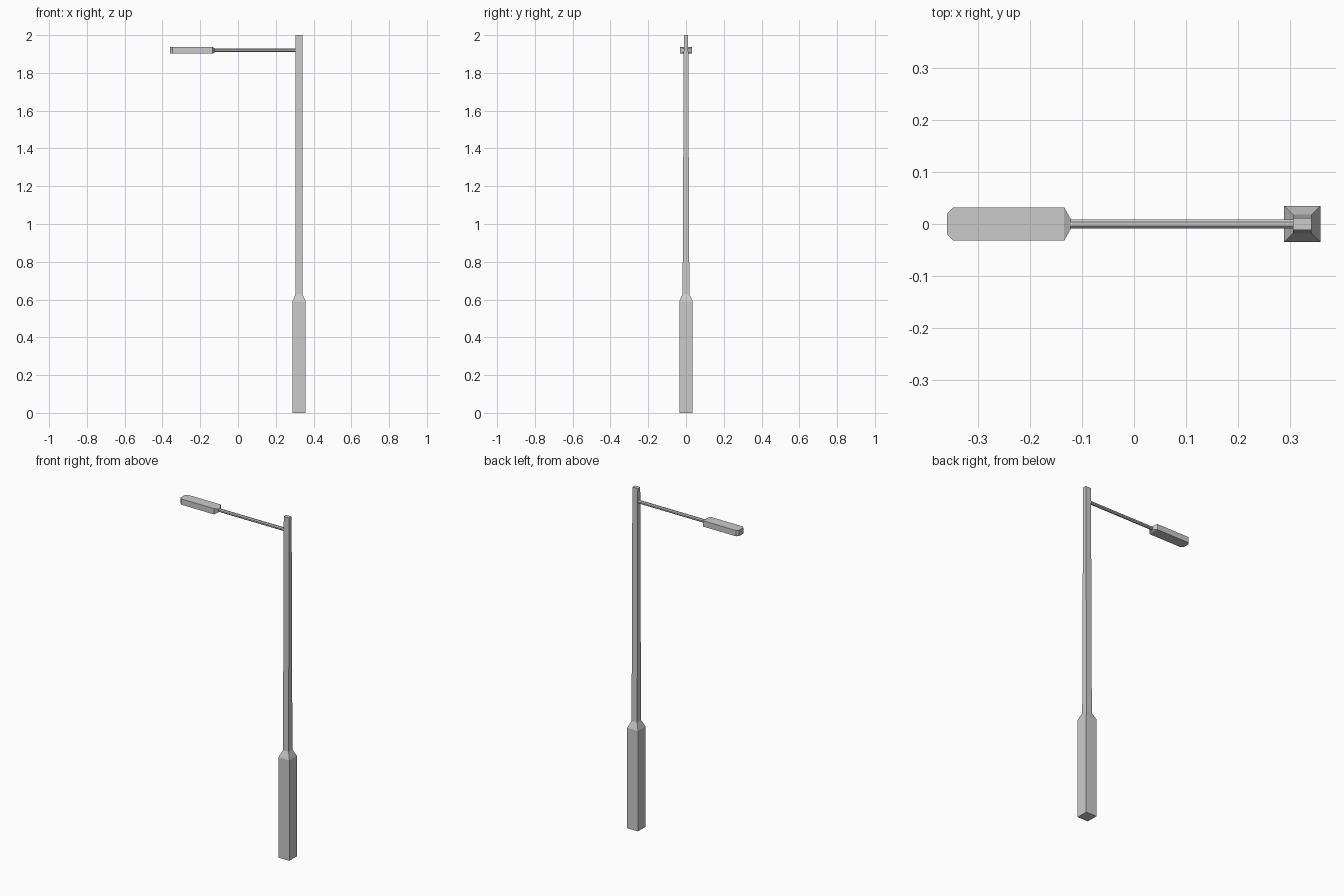
import bpy, bmesh, math

if "Cube" in bpy.data.objects:
    bpy.data.objects.remove(bpy.data.objects["Cube"])

def loft(name, sections):
    """Skin matching rings of points and cap both ends."""
    bm = bmesh.new()
    rings = [[bm.verts.new(p) for p in s] for s in sections]
    n = len(rings[0])
    for a, b in zip(rings, rings[1:]):
        for i in range(n):
            j = (i + 1) % n
            bm.faces.new((a[i], a[j], b[j], b[i]))
    bm.faces.new(rings[0])
    bm.faces.new(rings[-1])
    bmesh.ops.recalc_face_normals(bm, faces=bm.faces)
    mesh = bpy.data.meshes.new(name)
    bm.to_mesh(mesh)
    bm.free()
    ob = bpy.data.objects.new(name, mesh)
    bpy.context.collection.objects.link(ob)
    return ob

CORNERS = [(-1, -1), (1, -1), (1, 1), (-1, 1)]
PX, ARM_Z = 0.323, 1.919

def level(z, hx, hy):
    return [(PX + hx * a, hy * b, z) for a, b in CORNERS]

def slice_x(x, hy, z0, z1):
    mid, h = (z0 + z1) / 2, (z1 - z0) / 2
    return [(x, hy * a, mid + h * b) for a, b in CORNERS]

# square base, shoulder and slim pole tapering in depth
loft("post", [level(0, 0.035, 0.035), level(0.59, 0.035, 0.035),
              level(0.63, 0.018, 0.018), level(2.0, 0.0175, 0.0115)])

# octagonal arm, its inner end buried in the pole
def octagon(x, r=0.0098):
    angles = [math.radians(22.5 + 45 * i) for i in range(8)]
    return [(x, r * math.cos(t), ARM_Z + r * math.sin(t)) for t in angles]

loft("arm", [octagon(-0.127), octagon(PX - 0.01)])

# lamp head with clipped tip and tapered neck
loft("lamp_head", [slice_x(-0.359, 0.02, 1.902, 1.936),
                   slice_x(-0.347, 0.0315, 1.902, 1.936),
                   slice_x(-0.134, 0.0315, 1.902, 1.936),
                   slice_x(-0.122, 0.0105, 1.909, 1.929)])
